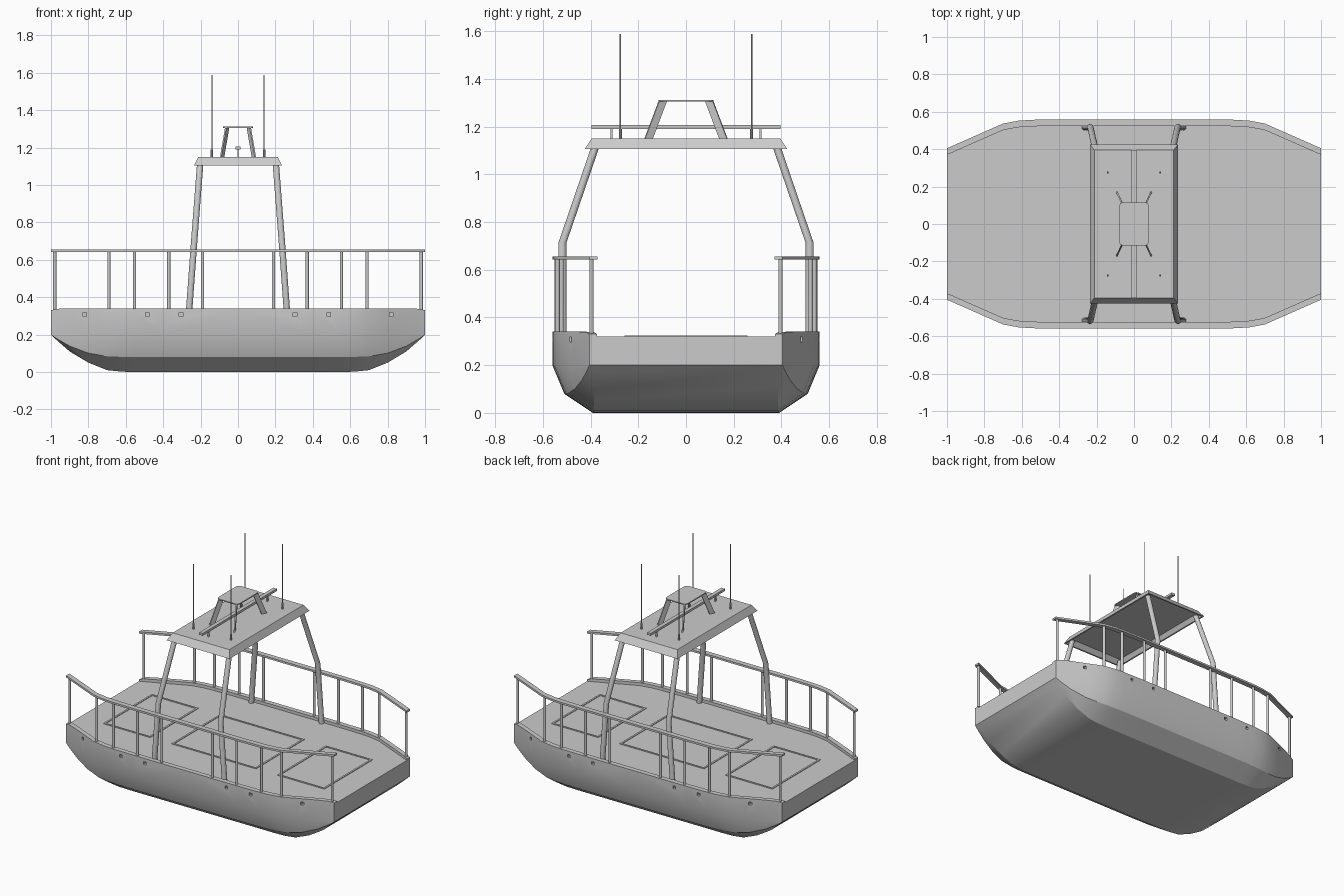
import bpy, bmesh, math
from mathutils import Vector

if "Cube" in bpy.data.objects:
    bpy.data.objects.remove(bpy.data.objects["Cube"])

SIGNS = (-1, 1)
# half stations: x, half width, chine y, chine z, bottom y, bottom z, rim z
HALF = [
    (0.00, .560, .510, .080, .390, .000, .340),
    (0.40, .560, .510, .080, .390, .000, .340),
    (0.55, .557, .508, .080, .390, .000, .340),
    (0.62, .552, .503, .081, .390, .002, .340),
    (0.70, .537, .492, .084, .388, .010, .340),
    (0.80, .493, .465, .101, .385, .050, .340),
    (0.90, .449, .435, .139, .385, .110, .340),
    (0.97, .418, .414, .179, .390, .171, .338),
    (1.00, .405, .405, .200, .400, .200, .330),
]
STATIONS = [(-s[0],) + s[1:] for s in reversed(HALF[1:])] + HALF


def half_width(x):
    x = abs(x)
    for a, b in zip(HALF, HALF[1:]):
        if x <= b[0]:
            return a[1] + (b[1] - a[1]) * (x - a[0]) / (b[0] - a[0])
    return HALF[-1][1]


def finish(name, bm, smooth=False):
    bmesh.ops.remove_doubles(bm, verts=bm.verts, dist=1e-5)
    bmesh.ops.recalc_face_normals(bm, faces=bm.faces)
    me = bpy.data.meshes.new(name)
    bm.to_mesh(me)
    bm.free()
    ob = bpy.data.objects.new(name, me)
    bpy.context.collection.objects.link(ob)
    if smooth:
        bpy.ops.object.select_all(action='DESELECT')
        ob.select_set(True)
        bpy.context.view_layer.objects.active = ob
        bpy.ops.object.shade_smooth_by_angle(angle=math.radians(25))
    return ob


def loft(bm, rings):
    """Skin a list of equal-length closed rings and cap both ends."""
    rows = [[bm.verts.new(p) for p in r] for r in rings]
    n = len(rows[0])
    for a, b in zip(rows, rows[1:]):
        for i in range(n):
            j = (i + 1) % n
            bm.faces.new((a[i], a[j], b[j], b[i]))
    bm.faces.new(rows[0])
    bm.faces.new(rows[-1])


def tube(bm, pts, r, n=12):
    """Upright tube with horizontal rings."""
    loft(bm, [[(x + r * math.cos(2 * math.pi * i / n), y + r * math.sin(2 * math.pi * i / n), z)
               for i in range(n)] for x, y, z in pts])


def box(bm, x0, x1, y0, y1, z0, z1):
    loft(bm, [[(x0, y0, z), (x1, y0, z), (x1, y1, z), (x0, y1, z)] for z in (z0, z1)])


def rect(hx, hy, z):
    return [(-hx, -hy, z), (hx, -hy, z), (hx, hy, z), (-hx, hy, z)]


# hull with deck and low bulwark
bm = bmesh.new()
rings = []
for x, w, cy, cz, by, bz, rz in STATIONS:
    side = [(by, bz), (cy, cz), (w, .2), (w, rz), (w - .033, rz), (w - .033, .32)]
    rings.append([(x, y, z) for y, z in side] + [(x, -y, z) for y, z in reversed(side)])
loft(bm, rings)
hull = finish("hull", bm, True)

# scupper holes in the hull sides
bm = bmesh.new()
for s in SIGNS:
    for x in (-.82, -.485, -.305, .305, .485, .82):
        y = s * half_width(x)
        box(bm, x - .01, x + .01, y - .022, y + .022, .298, .317)
cutter = finish("scupper_cutter", bm)
cutter.hide_render = True
cutter.hide_viewport = True
mod = hull.modifiers.new("scuppers", 'BOOLEAN')
mod.object = cutter
mod.operation = 'DIFFERENCE'
mod.solver = 'EXACT'

# deck hatches: thin outline frames
for name, x0, x1 in (("left_hatch", -.825, -.475), ("middle_hatch", -.315, .315), ("right_hatch", .475, .825)):
    bm = bmesh.new()
    t, y = .012, .258
    cx, hx = (x0 + x1) / 2, (x1 - x0) / 2
    shape = [rect(hx, y, .318), rect(hx, y, .324), rect(hx - t, y - t, .324), rect(hx - t, y - t, .318)]
    rows = [[bm.verts.new((p[0] + cx, p[1], p[2])) for p in r] for r in shape]
    for k in range(4):
        a, b = rows[k], rows[(k + 1) % 4]
        for i in range(4):
            bm.faces.new((a[i], a[(i + 1) % 4], b[(i + 1) % 4], b[i]))
    finish(name, bm)

# side railings and posts
for s, label in ((-1, "front"), (1, "back")):
    bm = bmesh.new()
    loft(bm, [[(st[0], s * (st[1] - d), z) for d, z in ((0, .642), (0, .655), (.035, .655), (.035, .642))]
              for st in STATIONS])
    finish(label + "_handrail", bm)
    bm = bmesh.new()
    for x in (.19, .37, .553, .69, .98):
        for sx in SIGNS:
            y = s * (half_width(x) - .018)
            tube(bm, [(sx * x, y, .325), (sx * x, y, .645)], .0085)
    finish(label + "_rail_posts", bm, True)

# bent legs of the arch
bm = bmesh.new()
for sx in SIGNS:
    for sy in SIGNS:
        tube(bm, [(sx * .262, sy * .517, .32), (sx * .233, sy * .517, .715), (sx * .202, sy * .38, 1.115)], .017)
finish("arch_legs", bm, True)

# roof: sloped rim, hollow underneath
bm = bmesh.new()
loft(bm, [rect(.208, .39, 1.135), rect(.225, .415, 1.105), rect(.235, .425, 1.105), rect(.212, .395, 1.15)])
finish("roof", bm)

# light bar with brackets
bm = bmesh.new()
box(bm, -.013, .013, -.395, .395, 1.19, 1.206)
for s in SIGNS:
    box(bm, -.004, .004, s * .313 - .004, s * .313 + .004, 1.148, 1.192)
finish("light_bar", bm)

# raised instrument stand: chamfered plate on splayed flat legs
bm = bmesh.new()
hx, hy, c = .08, .115, .02
corner = [(hx, hy - c), (hx - c * .3, hy - c * .3), (hx - c, hy)]
plan = []
for sx, sy, order in ((1, 1, 1), (-1, 1, -1), (-1, -1, 1), (1, -1, -1)):
    plan += [(sx * x, sy * y) for x, y in corner[::order]]
loft(bm, [[(x, y, z) for x, y in plan] for z in (1.305, 1.312)])
finish("stand_plate", bm)

bm = bmesh.new()
for sx in SIGNS:
    for sy in SIGNS:
        d = Vector((sx * .03, sy * .06, 0)).normalized()
        n = Vector((-d.y, d.x, 0)) * .004
        rings = []
        for p in (Vector((sx * .085, sy * .157, 1.148)), Vector((sx * .058, sy * .097, 1.307))):
            e = d * .018
            rings.append([p - e - n, p + e - n, p + e + n, p - e + n])
        loft(bm, rings)
finish("stand_legs", bm)

# four whip antennas with thicker bases
bm = bmesh.new()
for sx in SIGNS:
    for sy in SIGNS:
        x, y = sx * .14, sy * .275
        tube(bm, [(x, y, 1.148), (x, y, 1.19)], .006, 8)
        tube(bm, [(x, y, 1.19), (x, y, 1.587)], .003, 8)
finish("antennas", bm, True)
